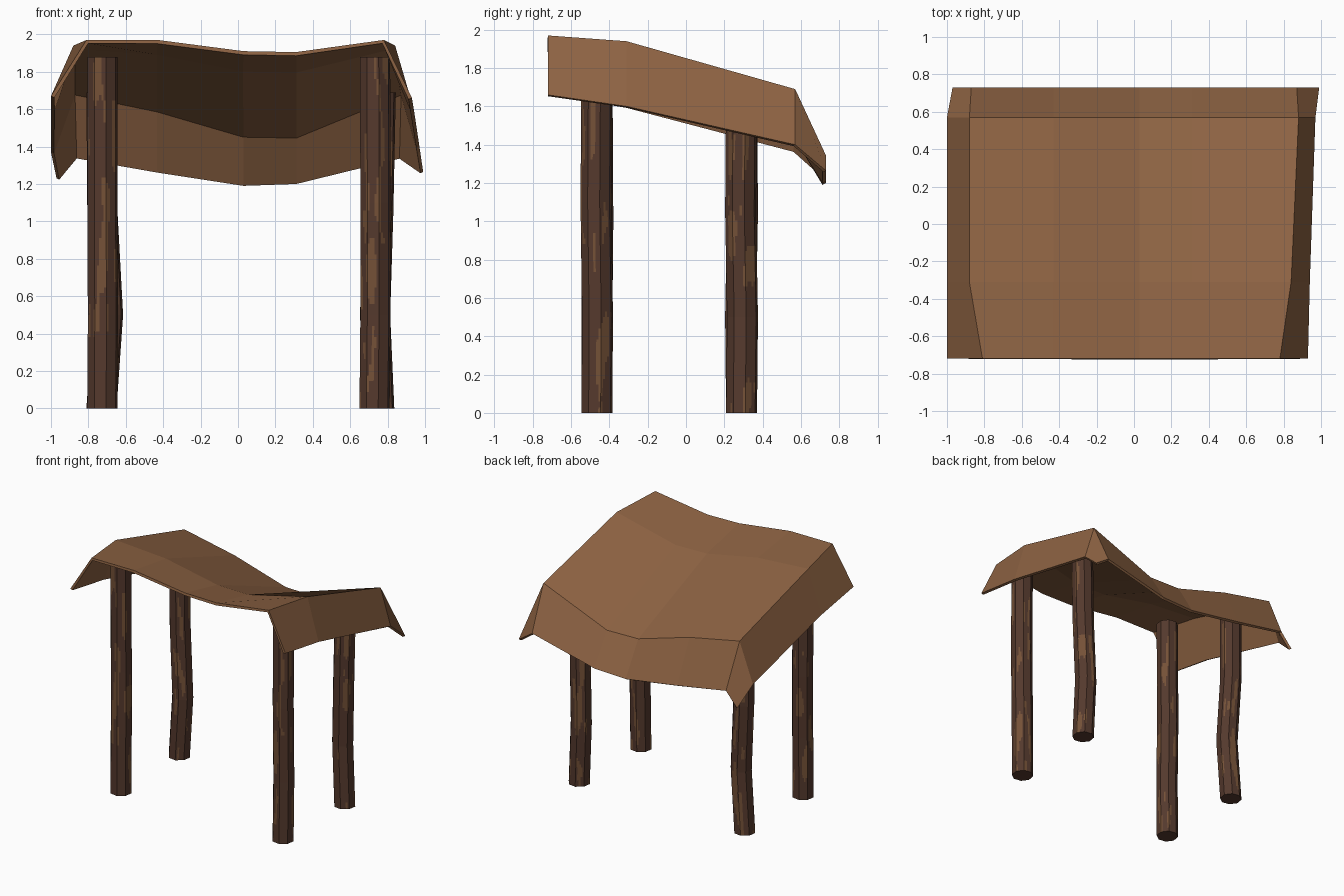
import bpy, bmesh, math
from mathutils import Vector, noise

if "Cube" in bpy.data.objects:
    bpy.data.objects.remove(bpy.data.objects["Cube"])


def material(name, rgb):
    m = bpy.data.materials.new(name)
    m.diffuse_color = (*rgb, 1)
    m.use_nodes = True
    m.node_tree.nodes["Principled BSDF"].inputs["Base Color"].default_value = m.diffuse_color
    return m


hide = material("tan hide", (0.27, 0.125, 0.056))
bark = material("dark bark", (0.090, 0.041, 0.026))
bare = material("bare wood", (0.175, 0.082, 0.038))


def finish(bm, name, mats):
    bmesh.ops.recalc_face_normals(bm, faces=bm.faces)
    me = bpy.data.meshes.new(name)
    bm.to_mesh(me)
    bm.free()
    for m in mats:
        me.materials.append(m)
    ob = bpy.data.objects.new(name, me)
    bpy.context.collection.objects.link(ob)
    return ob


# Sagging hide canopy: rows run front to back, outer columns and last row droop
COLS = (-0.43, 0.03, 0.31)
ROWS = [  # y, left hem (x, z), left ridge, sag heights, right ridge, right hem
    (-0.72, (-1.0, 1.67), (-0.81, 1.97), (1.97, 1.91, 1.905), (0.78, 1.97), (0.93, 1.66)),
    (-0.31, (-1.0, 1.60), (-0.88, 1.94), (1.91, 1.82, 1.815), (0.84, 1.94), (0.94, 1.60)),
    (0.57, (-1.0, 1.37), (-0.88, 1.69), (1.60, 1.465, 1.46), (0.88, 1.69), (0.97, 1.40)),
    (0.73, (-0.97, 1.23), (-0.87, 1.345), (1.27, 1.20, 1.21), (0.87, 1.345), (0.99, 1.265)),
]
bm = bmesh.new()
grid = []
for y, lh, lr, sag, rr, rh in ROWS:
    pts = [lh, lr, *zip(COLS, sag), rr, rh]
    grid.append([bm.verts.new((x, y, z)) for x, z in pts])
for a, b in zip(grid, grid[1:]):
    for i in range(len(a) - 1):
        bm.faces.new((a[i], a[i + 1], b[i + 1], b[i]))
canopy = finish(bm, "hide_canopy", [hide])
if canopy.data.polygons[8].normal.z < 0:
    canopy.data.flip_normals()
sol = canopy.modifiers.new("thickness", "SOLIDIFY")
sol.thickness = 0.02
sol.offset = -1


# Crooked eight-sided posts with patches of peeled bark
def post(name, path, patches, seed):
    sides, sub, rows = 8, 5, 64
    top = path[-1][2]
    bm = bmesh.new()
    rings = []
    corners = [Vector((math.cos(a), math.sin(a), 0)) * 0.083
               for a in (math.tau * (k + 0.3) / sides for k in range(sides))]
    zs = sorted({round(top * r / rows, 4) for r in range(rows + 1)} | {p[2] for p in path})
    for z in zs:
        for p, q in zip(path, path[1:]):
            if p[2] <= z <= q[2] + 1e-6:
                c = Vector(p).lerp(Vector(q), (z - p[2]) / (q[2] - p[2]))
                break
        rings.append([bm.verts.new(c + corners[k].lerp(corners[(k + 1) % sides], s / sub))
                      for k in range(sides) for s in range(sub)])
    n = sides * sub
    for a, b in zip(rings, rings[1:]):
        for i in range(n):
            f = bm.faces.new((a[i], a[(i + 1) % n], b[(i + 1) % n], b[i]))
            ang = math.tau * ((i + 0.5) / n + 0.3 / sides)
            z = f.calc_center_median().z
            w = noise.noise((math.cos(ang) * 2.2 + seed, math.sin(ang) * 2.2, z * 3.2))
            peeled = w > 0.30
            # named patches: angle in degrees, height, half height
            for deg, pz, hz in patches:
                d = (ang - math.radians(deg) + math.pi) % math.tau - math.pi
                d += 0.6 * (pz - z)
                peeled |= (d / 0.38) ** 2 + ((z - pz) / hz) ** 2 < 1 + w
            f.material_index = int(peeled)
    bm.faces.new(rings[0][::-1])
    bm.faces.new(rings[-1])
    finish(bm, name, [bark, bare])


post("front_left_post",
     [(-0.725, -0.465, 0), (-0.722, -0.465, 0.5), (-0.725, -0.46, 1.0), (-0.725, -0.465, 1.88)],
     [(-85, 0.82, 0.2), (-115, 1.78, 0.14)], 3.1)
post("front_right_post",
     [(0.73, -0.465, 0), (0.735, -0.462, 0.5), (0.735, -0.47, 1.1), (0.733, -0.465, 1.88)],
     [(-110, 0.73, 0.2), (15, 0.28, 0.2)], 11.7)
post("back_left_post",
     [(-0.73, 0.29, 0), (-0.695, 0.285, 0.5), (-0.725, 0.295, 1.05), (-0.73, 0.29, 1.69)],
     [(200, 0.9, 0.18), (80, 0.4, 0.18)], 23.4)
post("back_right_post",
     [(0.755, 0.29, 0), (0.733, 0.295, 0.5), (0.75, 0.285, 1.05), (0.763, 0.29, 1.69)],
     [(-40, 0.92, 0.14), (20, 0.07, 0.1), (110, 0.6, 0.2)], 37.9)
